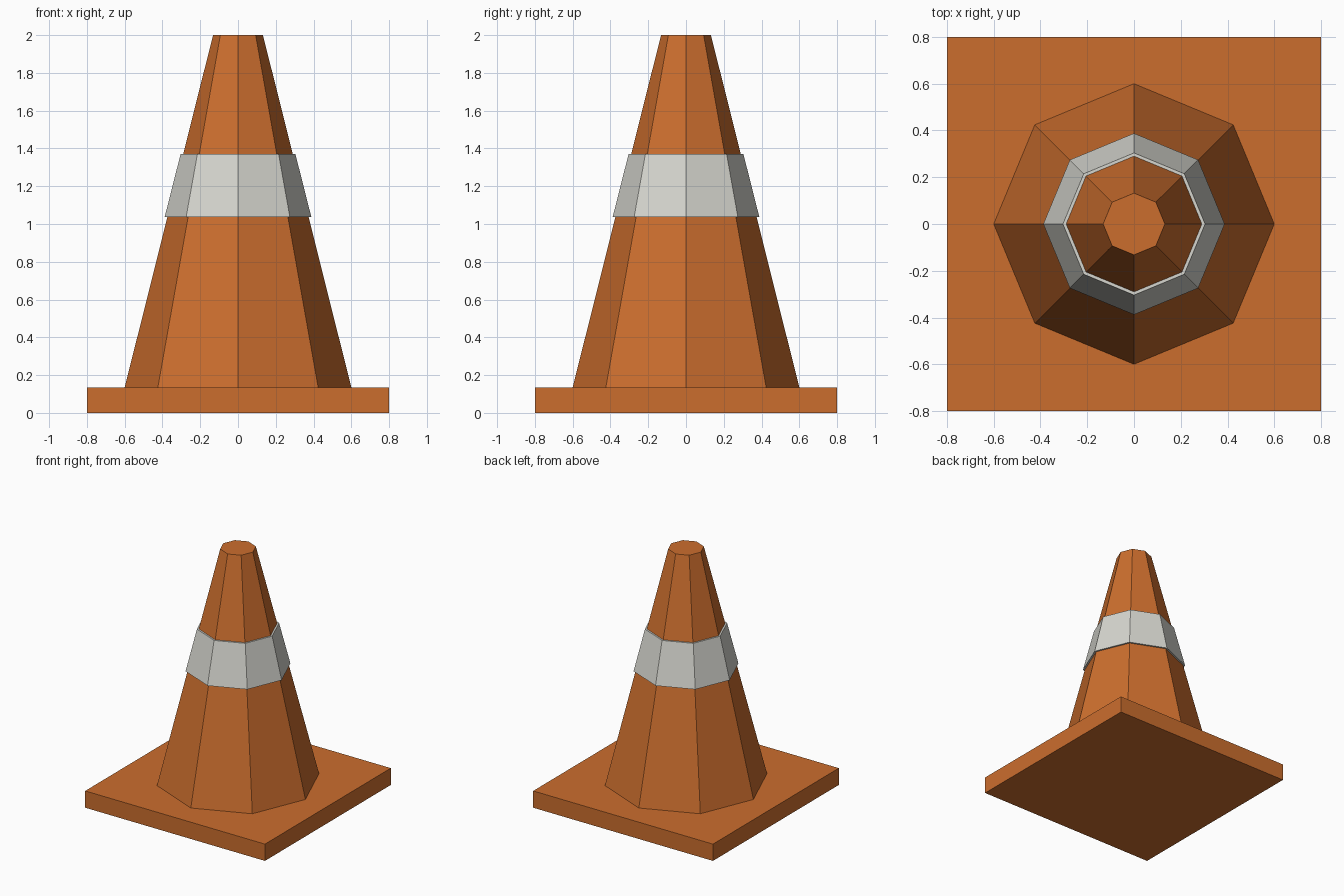
import bpy, bmesh, math

if "Cube" in bpy.data.objects:
    bpy.data.objects.remove(bpy.data.objects["Cube"])

SIDES = 8


def material(name, rgb):
    m = bpy.data.materials.new(name)
    m.diffuse_color = (*rgb, 1)
    m.use_nodes = True
    m.node_tree.nodes["Principled BSDF"].inputs["Base Color"].default_value = m.diffuse_color
    return m


def make_object(name, bm, mat):
    bmesh.ops.recalc_face_normals(bm, faces=bm.faces)
    mesh = bpy.data.meshes.new(name)
    bm.to_mesh(mesh)
    bm.free()
    mesh.materials.append(mat)
    obj = bpy.data.objects.new(name, mesh)
    bpy.context.collection.objects.link(obj)
    return obj


def ring(bm, r, z):
    return [bm.verts.new((r * math.cos(i * math.tau / SIDES),
                          r * math.sin(i * math.tau / SIDES), z)) for i in range(SIDES)]


def bridge(bm, a, b):
    for i in range(SIDES):
        j = (i + 1) % SIDES
        bm.faces.new((a[i], a[j], b[j], b[i]))


orange = material("cone orange", (0.60, 0.155, 0.027))
white = material("reflective white", (0.67, 0.67, 0.62))

# Square base plate
bm = bmesh.new()
bmesh.ops.create_cube(bm, size=1)
for v in bm.verts:
    v.co = (v.co.x * 1.6, v.co.y * 1.6, (v.co.z + 0.5) * 0.135)
make_object("base_plate", bm, orange)

# Eight-sided tapered body
bm = bmesh.new()
low, high = ring(bm, 0.6, 0.135), ring(bm, 0.132, 2.0)
bridge(bm, low, high)
bm.faces.new(low)
bm.faces.new(high)
make_object("cone_body", bm, orange)

# Reflective sleeve: closed ring wrapped around the body
bm = bmesh.new()
profile = [(0.388, 1.038), (0.304, 1.37), (0.285, 1.37), (0.369, 1.038)]
rings = [ring(bm, r, z) for r, z in profile]
for k in range(4):
    bridge(bm, rings[k], rings[(k + 1) % 4])
make_object("reflective_band", bm, white)
